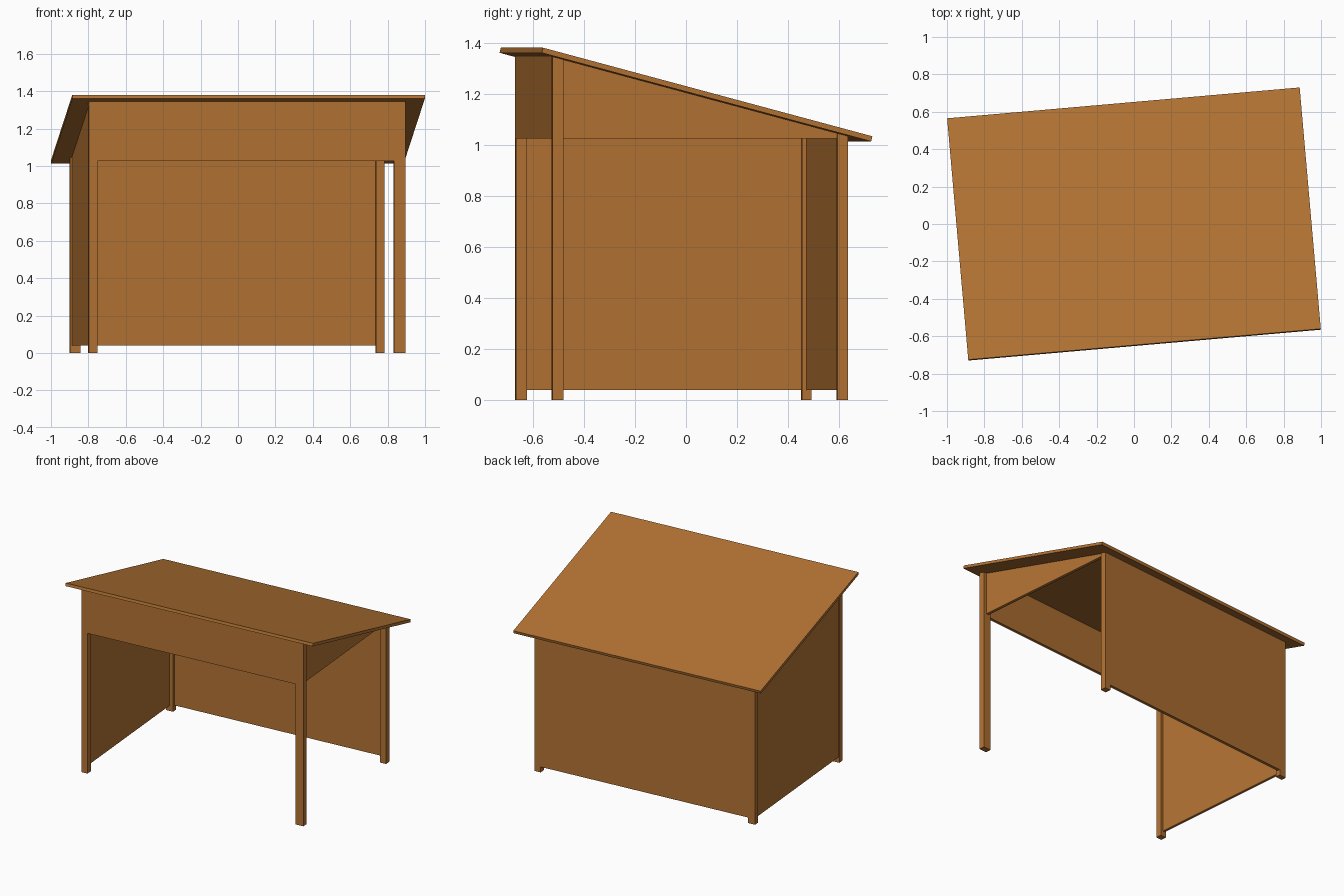
import bpy
from math import radians, tan
from mathutils import Matrix

if "Cube" in bpy.data.objects:
    bpy.data.objects.remove(bpy.data.objects["Cube"])

TURN = Matrix.Rotation(radians(5), 4, 'Z')   # whole shelter stands slightly turned
SLOPE = tan(radians(15))

wood = bpy.data.materials.new("wood")
wood.diffuse_color = (0.45, 0.17, 0.033, 1)
wood.use_nodes = True
wood.node_tree.nodes["Principled BSDF"].inputs["Base Color"].default_value = wood.diffuse_color


def under_roof(y):
    return 1.36 - SLOPE * (y + 0.65) - 0.001


def extrude_x(name, x0, x1, profile):
    """Solid with a (y, z) side profile, running from x0 to x1."""
    n = len(profile)
    verts = [(x, y, z) for x in (x0, x1) for y, z in profile]
    faces = [tuple(reversed(range(n))), tuple(range(n, 2 * n))]
    faces += [(i, (i + 1) % n, n + (i + 1) % n, n + i) for i in range(n)]
    mesh = bpy.data.meshes.new(name)
    mesh.from_pydata(verts, [], faces)
    mesh.transform(TURN)
    mesh.materials.append(wood)
    ob = bpy.data.objects.new(name, mesh)
    bpy.context.collection.objects.link(ob)
    return ob


def timber(name, x0, x1, y0, y1, z0):
    """Upright piece whose top is cut to the roof slope."""
    extrude_x(name, x0, x1, [(y0, z0), (y1, z0),
                             (y1, under_roof(y1)), (y0, under_roof(y0))])


# Sloping roof slab
extrude_x("roof", -0.946, 0.946,
          [(-0.65, 1.36), (0.645, 1.013), (0.65, 1.033), (-0.645, 1.38)])

# Corner posts
timber("front_left_post", -0.853, -0.806, -0.597, -0.555, 0)
timber("front_right_post", 0.786, 0.846, -0.598, -0.556, 0)
timber("back_left_post", -0.855, -0.800, 0.526, 0.564, 0)
timber("back_right_post", 0.786, 0.832, 0.522, 0.564, 0)

# Wall boards: closed back and left, raised header and gable on the open sides
timber("back_wall", -0.806, 0.790, 0.543, 0.564, 0.04)
timber("left_wall", -0.846, -0.826, -0.575, 0.543, 0.04)
timber("front_header", -0.852, 0.790, -0.597, -0.577, 1.025)
timber("right_gable", 0.803, 0.823, -0.577, 0.543, 1.025)
